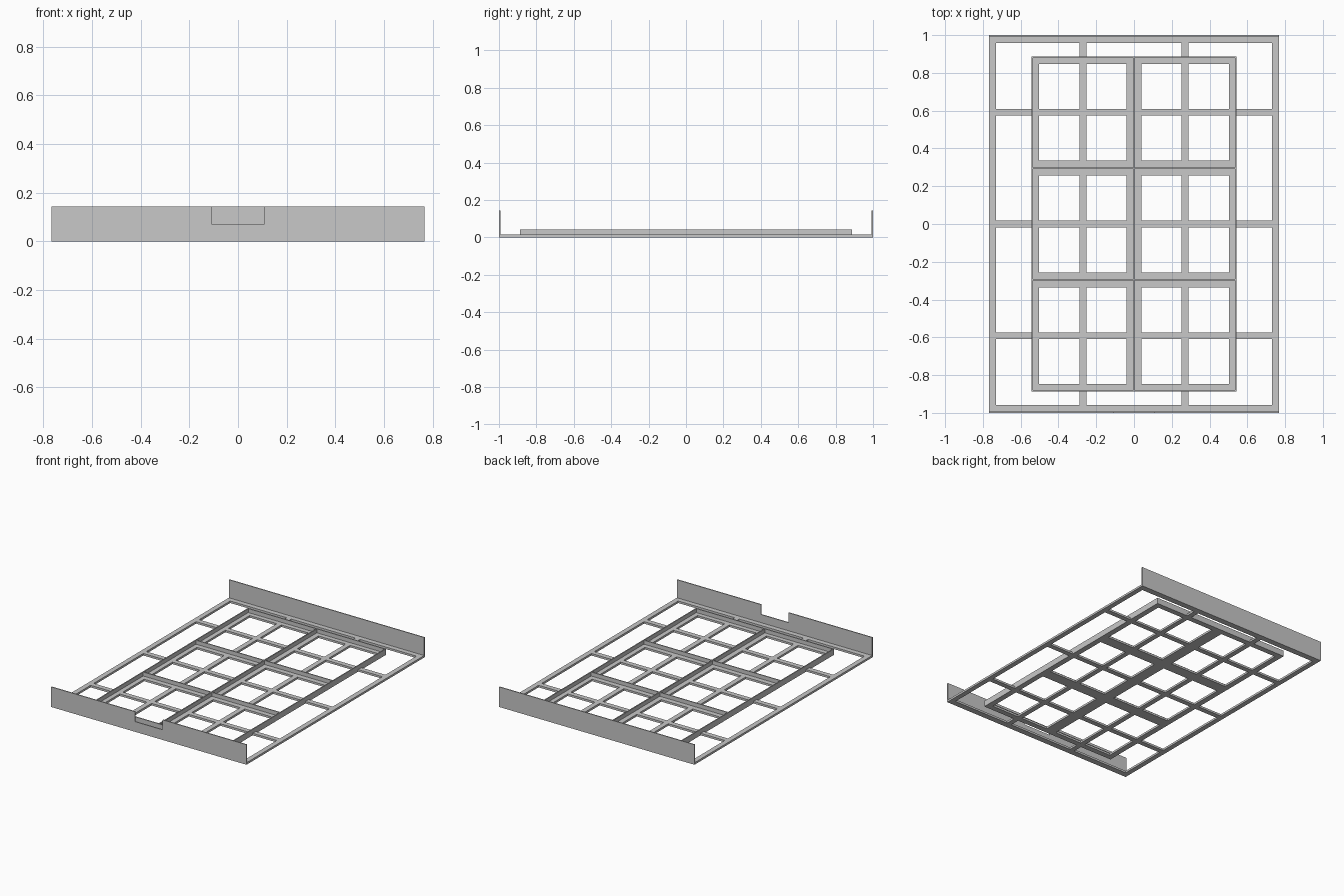
import bpy, bmesh
from mathutils import Vector

if "Cube" in bpy.data.objects:
    bpy.data.objects.remove(bpy.data.objects["Cube"], do_unlink=True)

HALF_X, HALF_Y = 0.767, 1.0      # overall footprint
TRAY_X, TRAY_Y = 0.542, 0.887    # raised tray footprint
SHEET = 0.0071                   # wall thickness
BAR = 0.0355                     # lattice bar width
FLOOR = 0.0145                   # lattice thickness
RIM = 0.0425                     # tray wall top
TALL = 0.1425                    # end wall top

grey = bpy.data.materials.new("light grey")
grey.use_nodes = True
colour = (0.58, 0.58, 0.58, 1)
grey.diffuse_color = colour
grey.node_tree.nodes["Principled BSDF"].inputs["Base Color"].default_value = colour


def finish(name, bm):
    bmesh.ops.recalc_face_normals(bm, faces=bm.faces)
    mesh = bpy.data.meshes.new(name)
    bm.to_mesh(mesh)
    bm.free()
    mesh.materials.append(grey)
    obj = bpy.data.objects.new(name, mesh)
    bpy.context.collection.objects.link(obj)
    return obj


def extrude_all(bm, offset):
    result = bmesh.ops.extrude_face_region(bm, geom=bm.faces[:], use_keep_orig=True)
    verts = [v for v in result["geom"] if isinstance(v, bmesh.types.BMVert)]
    bmesh.ops.translate(bm, verts=verts, vec=offset)


def plate(name, rects, bottom, top):
    """Union of flat rectangles (x0, x1, y0, y1), given a thickness."""
    xs = sorted({round(v, 5) for r in rects for v in r[:2]})
    ys = sorted({round(v, 5) for r in rects for v in r[2:]})
    bm = bmesh.new()
    grid = {}

    def corner(x, y):
        if (x, y) not in grid:
            grid[x, y] = bm.verts.new((x, y, bottom))
        return grid[x, y]

    for x0, x1 in zip(xs, xs[1:]):
        for y0, y1 in zip(ys, ys[1:]):
            cx, cy = (x0 + x1) / 2, (y0 + y1) / 2
            if any(a < cx < b and c < cy < d for a, b, c, d in rects):
                bm.faces.new([corner(x0, y0), corner(x1, y0), corner(x1, y1), corner(x0, y1)])
    extrude_all(bm, Vector((0, 0, top - bottom)))
    return finish(name, bm)


def ring(x0, x1, y0, y1, w):
    return [(x0, x0 + w, y0, y1), (x1 - w, x1, y0, y1),
            (x0, x1, y0, y0 + w), (x0, x1, y1 - w, y1)]


def bar_x(x, w, half):
    return (x - w / 2, x + w / 2, -half, half)


def bar_y(y, w, half):
    return (-half, half, y - w / 2, y + w / 2)


# Floor lattice: outer frame, cross bars and a rim around each tray cell
end = HALF_Y - SHEET
floor = ring(-HALF_X, HALF_X, -end, end, BAR)
floor += [bar_x(x, BAR, end) for x in (-0.27, 0.27)]
floor += [bar_y(y, BAR, HALF_X) for y in (-0.592, 0, 0.592)]
divider_y = TRAY_Y / 3
cell_x = [-TRAY_X, 0, TRAY_X]
cell_y = [-TRAY_Y, -divider_y, divider_y, TRAY_Y]
for x0, x1 in zip(cell_x, cell_x[1:]):
    for y0, y1 in zip(cell_y, cell_y[1:]):
        floor += ring(x0, x1, y0, y1, BAR + SHEET * 0.6)
plate("floor_lattice", floor, 0, FLOOR)

# Thin upright tray walls and dividers
walls = ring(-TRAY_X, TRAY_X, -TRAY_Y, TRAY_Y, SHEET)
walls += [bar_x(0, SHEET, TRAY_Y)]
walls += [bar_y(y, SHEET, TRAY_X) for y in (-divider_y, divider_y)]
plate("tray_walls", walls, FLOOR, RIM)


# Tall end walls, the front one with a handle notch
def end_wall(name, outline, y):
    bm = bmesh.new()
    bm.faces.new([bm.verts.new((x, y, z)) for x, z in outline])
    extrude_all(bm, Vector((0, SHEET, 0)))
    return finish(name, bm)


NOTCH_X, NOTCH_Z = 0.108, 0.072
base = [(-HALF_X, TALL), (-HALF_X, 0), (HALF_X, 0), (HALF_X, TALL)]
notch = [(NOTCH_X, TALL), (NOTCH_X, NOTCH_Z), (-NOTCH_X, NOTCH_Z), (-NOTCH_X, TALL)]
end_wall("front_wall", base + notch, -HALF_Y)
end_wall("back_wall", base, HALF_Y - SHEET)
